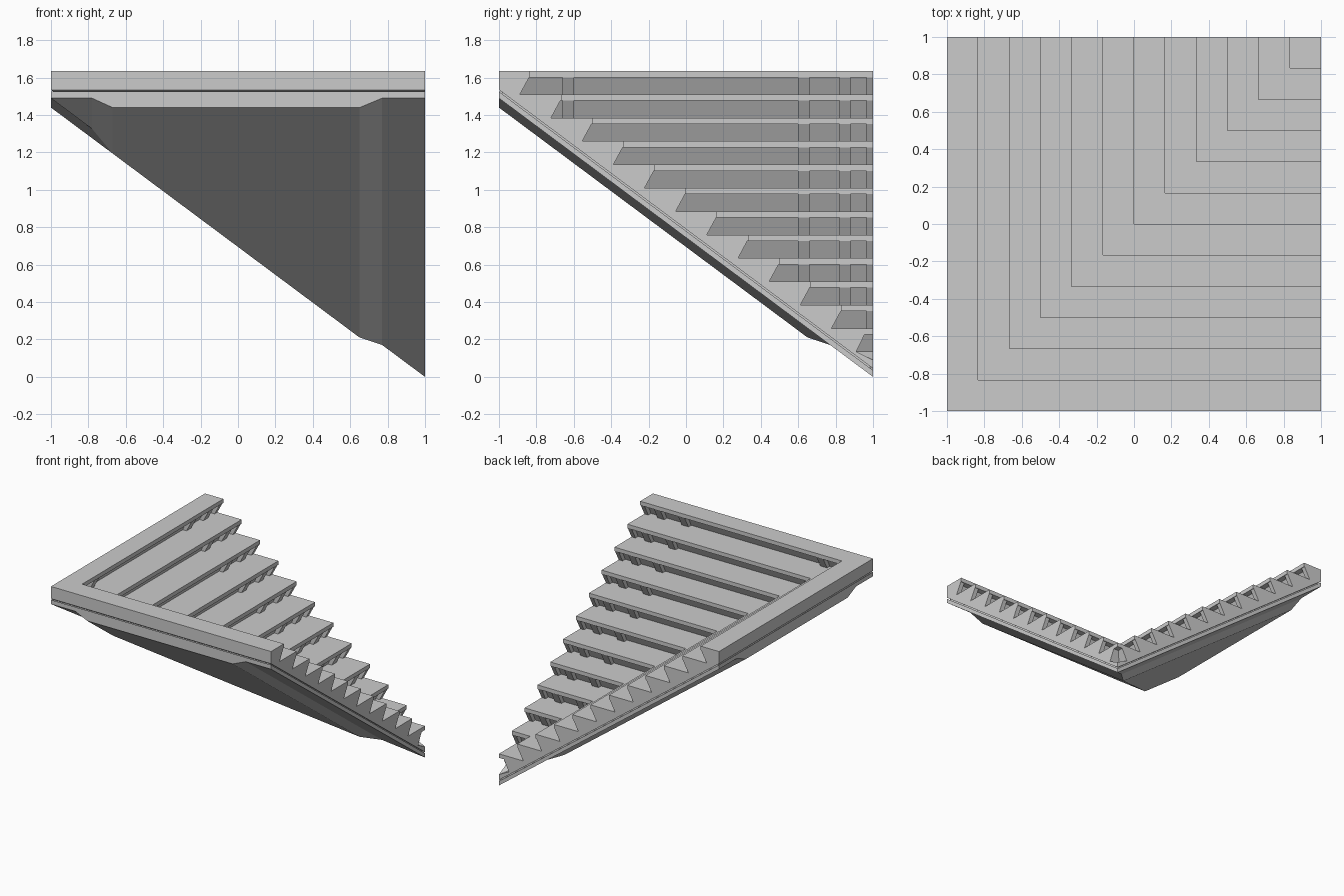
import bpy, bmesh

if "Cube" in bpy.data.objects:
    bpy.data.objects.remove(bpy.data.objects["Cube"])

STEPS, DEPTH, RISE, TOP = 12, 2 / 12, 0.125, 1.635
SLOPE = 0.745


def soffit(y):
    """Height of the sloping underside at the outer edges."""
    return SLOPE * (1 - y)


def nose(k):
    return -1 + (k + 1) * DEPTH


def finish(name, bm):
    bmesh.ops.remove_doubles(bm, verts=bm.verts, dist=1e-4)
    bmesh.ops.recalc_face_normals(bm, faces=bm.faces)
    me = bpy.data.meshes.new(name)
    bm.to_mesh(me)
    bm.free()
    ob = bpy.data.objects.new(name, me)
    bpy.context.collection.objects.link(ob)
    return ob


def flights(bm, profile, end=1.0, start=None):
    """Extrude a (y, z) profile along x, and repeat it mirrored over the
    diagonal. With no start given the two flights meet in a mitre."""
    n = len(profile)
    for swap in (False, True):
        def vert(x, y, z):
            return bm.verts.new((y, x, z) if swap else (x, y, z))
        a = [vert(y if start is None else start, y, z) for y, z in profile]
        b = [vert(end, y, z) for y, z in profile]
        for i in range(n):
            j = (i + 1) % n
            bm.faces.new((a[i], a[j], b[j], b[i]))
        bm.faces.new(b)
        if start is not None:
            bm.faces.new(a[::-1])


# Steps: treads with overhanging nosings and recessed slanted risers
bm = bmesh.new()
prof = [(-1, soffit(-1) + 0.045), (-1, TOP)]
for k in range(STEPS):
    z = TOP - k * RISE
    prof += [(nose(k), z), (nose(k), z - 0.033),
             (nose(k) - 0.045, z - 0.033), (nose(k) - 0.09, z - RISE)]
prof += [(1, 0.09), (1, soffit(1) + 0.045)]
flights(bm, prof)
finish("corner_steps", bm)

# Ribs under the nosings and the saw-toothed end panels
for name, spans in (("riser_ribs", ((-0.66, -0.6), (0.6, 0.66), (0.82, 0.88))),
                    ("end_teeth", ((0.965, 1.0),))):
    bm = bmesh.new()
    for t0, t1 in spans:
        for k in range(STEPS):
            if nose(k) > t0:
                continue
            z = TOP - k * RISE
            flights(bm, [(nose(k) - 0.005, z - 0.033), (nose(k) - 0.05, z - 0.033),
                         (nose(k) - 0.095, z - RISE), (nose(k) - 0.055, z - RISE)],
                    t1, t0)
    finish(name, bm)

# Shadow groove between steps and base
bm = bmesh.new()
flights(bm, [(y, soffit(y) + h) for y, h in
             ((-0.985, 0.03), (-0.985, 0.05), (0.985, 0.05), (0.985, 0.03))], 0.985)
finish("groove_filler", bm)

# Sloping base trim
bm = bmesh.new()
flights(bm, [(y, soffit(y) + h) for y, h in
             ((-1, 0), (-1, 0.035), (1, 0.035), (1, 0))])
finish("base_trim", bm)

# Deepened soffit panel with bevelled sides
bm = bmesh.new()
stations = ((-0.78, 0), (-0.67, 0.05), (0.65, 0.05), (0.77, 0))
for swap in (False, True):
    def vert(x, y, z):
        return bm.verts.new((y, x, z) if swap else (x, y, z))
    outer = [vert(t, -1, soffit(-1) - d) for t, d in stations]
    mitre = [vert(t, t, soffit(t) - d) for t, d in stations]
    for i in range(3):
        bm.faces.new((outer[i], outer[i + 1], mitre[i + 1], mitre[i]))
    bm.faces.new(outer)
finish("soffit_panel", bm)
